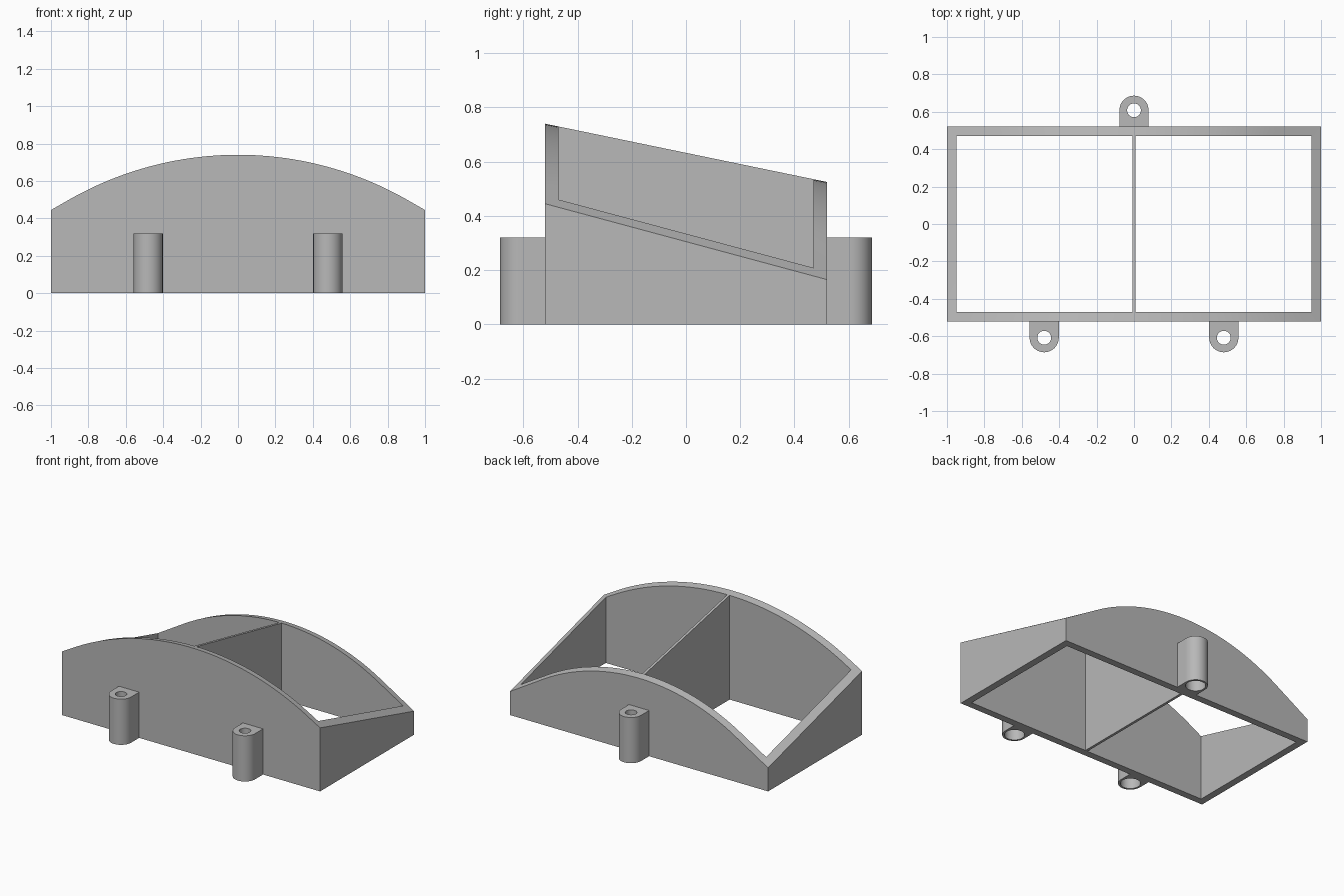
import bpy, bmesh, math

if "Cube" in bpy.data.objects:
    bpy.data.objects.remove(bpy.data.objects["Cube"])

grey = bpy.data.materials.new("light grey plastic")
grey.diffuse_color = (0.48, 0.48, 0.48, 1)
grey.use_nodes = True
grey.node_tree.nodes["Principled BSDF"].inputs["Base Color"].default_value = grey.diffuse_color

HX, HY, WALL = 1.0, 0.52, 0.05


def make_object(name, bm):
    bmesh.ops.recalc_face_normals(bm, faces=bm.faces)
    mesh = bpy.data.meshes.new(name)
    bm.to_mesh(mesh)
    bm.free()
    mesh.materials.append(grey)
    ob = bpy.data.objects.new(name, mesh)
    bpy.context.collection.objects.link(ob)
    bpy.ops.object.select_all(action='DESELECT')
    ob.select_set(True)
    bpy.context.view_layer.objects.active = ob
    bpy.ops.object.shade_smooth_by_angle(angle=math.radians(30))
    return ob


def arch(x, crown, radius, slope):
    """Round crown running out into straight tangent ends."""
    x = abs(x)
    a = radius * slope / math.hypot(1, slope)
    z = crown - radius + math.sqrt(radius ** 2 - min(x, a) ** 2)
    return z - slope * max(0, x - a)


def rim_height(x, y):
    t = (y + HY) / (2 * HY)
    return (1 - t) * arch(x, 0.74, 1.82, 0.57) + t * arch(x, 0.525, 1.444, 0.60)


def stack_loops(loops):
    """Join closed loops of equal length, last back to first."""
    bm = bmesh.new()
    rings = [[bm.verts.new(p) for p in loop] for loop in loops]
    n = len(rings[0])
    for k, r in enumerate(rings):
        s = rings[(k + 1) % len(rings)]
        for i in range(n):
            j = (i + 1) % n
            bm.faces.new((r[i], r[j], s[j], s[i]))
    return bm


# Open rectangular frame with arched, sloping rim
def frame_loop(hx, hy, top):
    n = 48
    xs = [hx * (2 * i / n - 1) for i in range(n + 1)]
    pts = [(x, -hy) for x in xs] + [(x, hy) for x in reversed(xs)]
    return [(x, y, rim_height(x, y) if top else 0) for x, y in pts]


ix, iy = HX - WALL, HY - WALL
make_object("frame", stack_loops([
    frame_loop(HX, HY, False), frame_loop(HX, HY, True),
    frame_loop(ix, iy, True), frame_loop(ix, iy, False)]))

# Thin divider across the middle
bm = bmesh.new()
bmesh.ops.create_cube(bm, size=1)
for v in bm.verts:
    x, y = v.co.x * 0.018, v.co.y * 2 * iy
    v.co = (x, y, rim_height(x, y) if v.co.z > 0 else 0)
make_object("divider", bm)


# Screw lugs: rounded post, small screw hole on top, wide bore below
def lug(name, cx, side):
    cy, r, top, shelf = side * 0.608, 0.078, 0.32, 0.26
    n = 48

    def circle(rad, z):
        return [(cx + rad * math.cos(2 * math.pi * i / n),
                 cy + side * rad * math.sin(2 * math.pi * i / n), z) for i in range(n)]

    def outline(z):
        pts = []
        for i in range(n):
            a = 2 * math.pi * i / n
            c, s = math.cos(a), math.sin(a)
            if s >= -1e-6:
                p = (cx + r * c, cy + side * r * s, z)
            else:
                # square end meeting the wall
                depth = abs(cy) - HY
                k = min(r / max(abs(c), 1e-6), depth / -s)
                p = (cx + k * c, cy + side * k * s, z)
            pts.append(p)
        # pull the nearest points exactly onto the two square corners
        for sx in (-1, 1):
            corner = (cx + sx * r, side * HY, z)
            i = min(range(n), key=lambda q: math.dist(pts[q], corner))
            pts[i] = corner
        return pts

    make_object(name, stack_loops([
        outline(0), outline(top), circle(0.037, top),
        circle(0.037, shelf), circle(0.064, shelf), circle(0.064, 0)]))


lug("front_left_lug", -0.48, -1)
lug("front_right_lug", 0.48, -1)
lug("back_lug", 0.0, 1)
